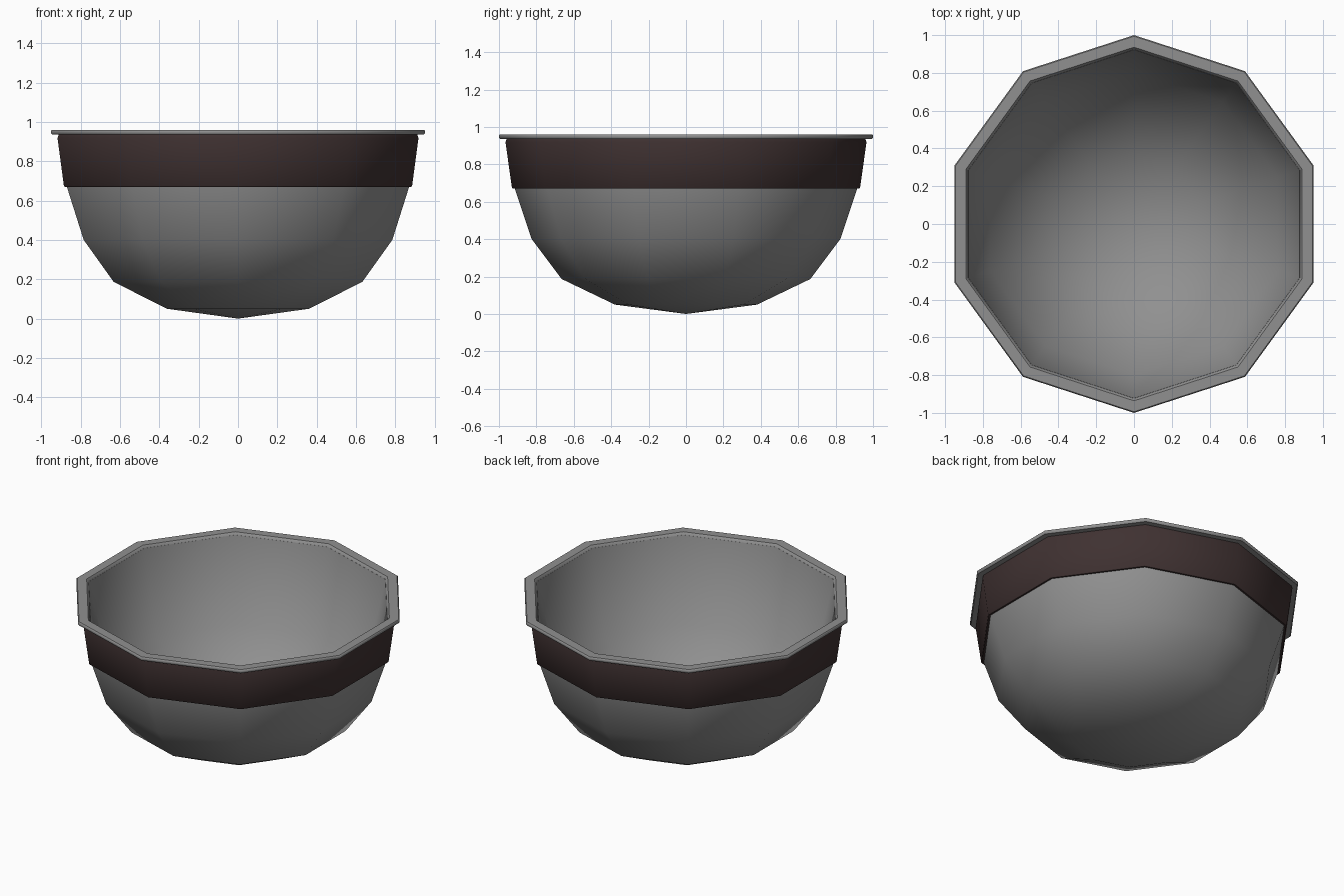
import bpy, bmesh, math

if "Cube" in bpy.data.objects:
    bpy.data.objects.remove(bpy.data.objects["Cube"])

SIDES = 10
GREY = (0.28, 0.28, 0.28, 1)


def lathe(name, profile, closed=False, angle=45, color=GREY):
    """Revolve (radius, z) points into a ten-sided shell; radius 0 is a pole."""
    bm = bmesh.new()
    rings = []
    for r, z in profile:
        if r == 0:
            rings.append([bm.verts.new((0, 0, z))] * SIDES)
        else:
            rings.append([bm.verts.new((r * math.cos(a), r * math.sin(a), z))
                          for a in (math.pi / 2 + math.tau * i / SIDES
                                    for i in range(SIDES))])
    pairs = list(zip(rings, rings[1:]))
    if closed:
        pairs.append((rings[-1], rings[0]))
    for low, high in pairs:
        for i in range(SIDES):
            j = (i + 1) % SIDES
            quad = [low[i], low[j], high[j], high[i]]
            bm.faces.new(list(dict.fromkeys(quad)))
    bmesh.ops.recalc_face_normals(bm, faces=bm.faces)
    mesh = bpy.data.meshes.new(name)
    bm.to_mesh(mesh)
    bm.free()
    obj = bpy.data.objects.new(name, mesh)
    bpy.context.collection.objects.link(obj)
    mat = bpy.data.materials.new(name + "_color")
    mat.diffuse_color = color
    mat.use_nodes = True
    mat.node_tree.nodes["Principled BSDF"].inputs["Base Color"].default_value = mat.diffuse_color
    mesh.materials.append(mat)
    bpy.ops.object.select_all(action='DESELECT')
    obj.select_set(True)
    bpy.context.view_layer.objects.active = obj
    bpy.ops.object.shade_smooth_by_angle(angle=math.radians(angle))
    return obj


# Bowl: rounded outside from the bottom point up, then a coarser inside
outer = [(0, 0.0), (0.38, 0.05), (0.665, 0.187), (0.825, 0.40),
         (0.915, 0.67), (0.945, 0.945)]
inner = [(0.922, 0.945), (0.80, 0.42), (0.37, 0.075), (0, 0.025)]
lathe("bowl", outer + inner, angle=60)

# Coloured band wrapped around the upper wall
lathe("band", [(0.912, 0.67), (0.926, 0.67), (0.931, 0.676), (0.965, 0.918),
               (0.958, 0.938), (0.938, 0.938)],
      closed=True, color=(0.05, 0.031, 0.031, 1))

# Flat rounded lip on top
lathe("rim", [(0.922, 0.936), (0.994, 0.936), (1.0, 0.942), (1.0, 0.954),
              (0.994, 0.96), (0.936, 0.96), (0.922, 0.944)], closed=True)
